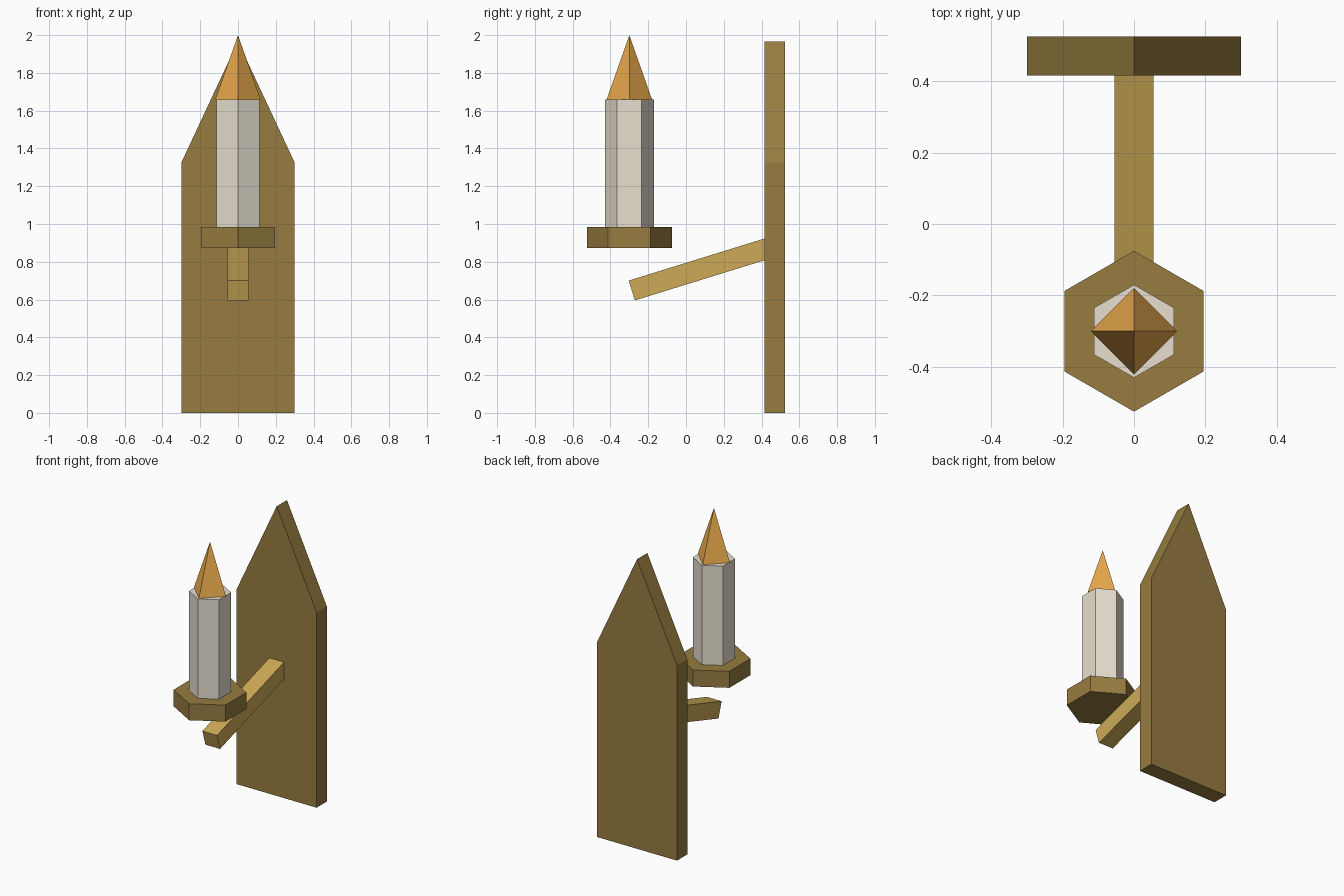
import bpy, bmesh, math
from mathutils import Matrix, Vector

if "Cube" in bpy.data.objects:
    bpy.data.objects.remove(bpy.data.objects["Cube"])


def material(name, rgb):
    """Flat colour given as 0-255 sRGB, stored as linear."""
    lin = [c / 255 / 12.92 if c <= 10 else ((c / 255 + 0.055) / 1.055) ** 2.4 for c in rgb]
    m = bpy.data.materials.new(name)
    m.diffuse_color = (*lin, 1)
    m.use_nodes = True
    m.node_tree.nodes["Principled BSDF"].inputs["Base Color"].default_value = m.diffuse_color
    return m


def finish(name, bm, mat):
    bmesh.ops.recalc_face_normals(bm, faces=bm.faces)
    mesh = bpy.data.meshes.new(name)
    bm.to_mesh(mesh)
    bm.free()
    mesh.materials.append(mat)
    obj = bpy.data.objects.new(name, mesh)
    bpy.context.collection.objects.link(obj)
    return obj


def prism(name, outline, offset, mat):
    """Extrude a closed planar outline along an offset."""
    bm = bmesh.new()
    face = bm.faces.new([bm.verts.new(p) for p in outline])
    ext = bmesh.ops.extrude_face_region(bm, geom=[face], use_keep_orig=True)
    verts = [g for g in ext["geom"] if isinstance(g, bmesh.types.BMVert)]
    bmesh.ops.translate(bm, verts=verts, vec=Vector(offset))
    return finish(name, bm, mat)


def ring(n, radius, z):
    """Regular polygon around the candle axis, one corner towards +y."""
    angles = [math.pi / 2 + i * math.tau / n for i in range(n)]
    return [(radius * math.cos(a), CANDLE_Y + radius * math.sin(a), z) for a in angles]


CANDLE_Y = -0.30
dark_brass = material("dark_brass", (151, 124, 64))
light_brass = material("light_brass", (205, 170, 87))
wax = material("wax", (232, 224, 208))
orange = material("flame_orange", (232, 168, 76))

# Pointed wall plate
plate = [(-0.30, 0), (0.30, 0), (0.30, 1.325), (0, 1.967), (-0.30, 1.325)]
prism("wall_plate", [(x, 0.415, z) for x, z in plate], (0, 0.11, 0), dark_brass)

# Sloping square arm, its far end sunk into the plate
start, length, half = Vector((0, -0.287, 0.648)), 0.77, 0.055
tilt = Matrix.Rotation(math.radians(17.2), 3, 'X')
section = [(-half, 0, -half), (half, 0, -half), (half, 0, half), (-half, 0, half)]
prism("arm", [start + tilt @ Vector(p) for p in section], tilt @ Vector((0, length, 0)), light_brass)

# Six-sided drip tray and candle
prism("drip_tray", ring(6, 0.225, 0.873), (0, 0, 0.112), dark_brass)
prism("candle", ring(6, 0.13, 0.985), (0, 0, 0.675), wax)

# Four-sided flame
bm = bmesh.new()
base = [bm.verts.new(p) for p in ring(4, 0.12, 1.66)]
tip = bm.verts.new((0, CANDLE_Y, 2.0))
bm.faces.new(base)
for i in range(4):
    bm.faces.new((base[i], base[(i + 1) % 4], tip))
finish("flame", bm, orange)
